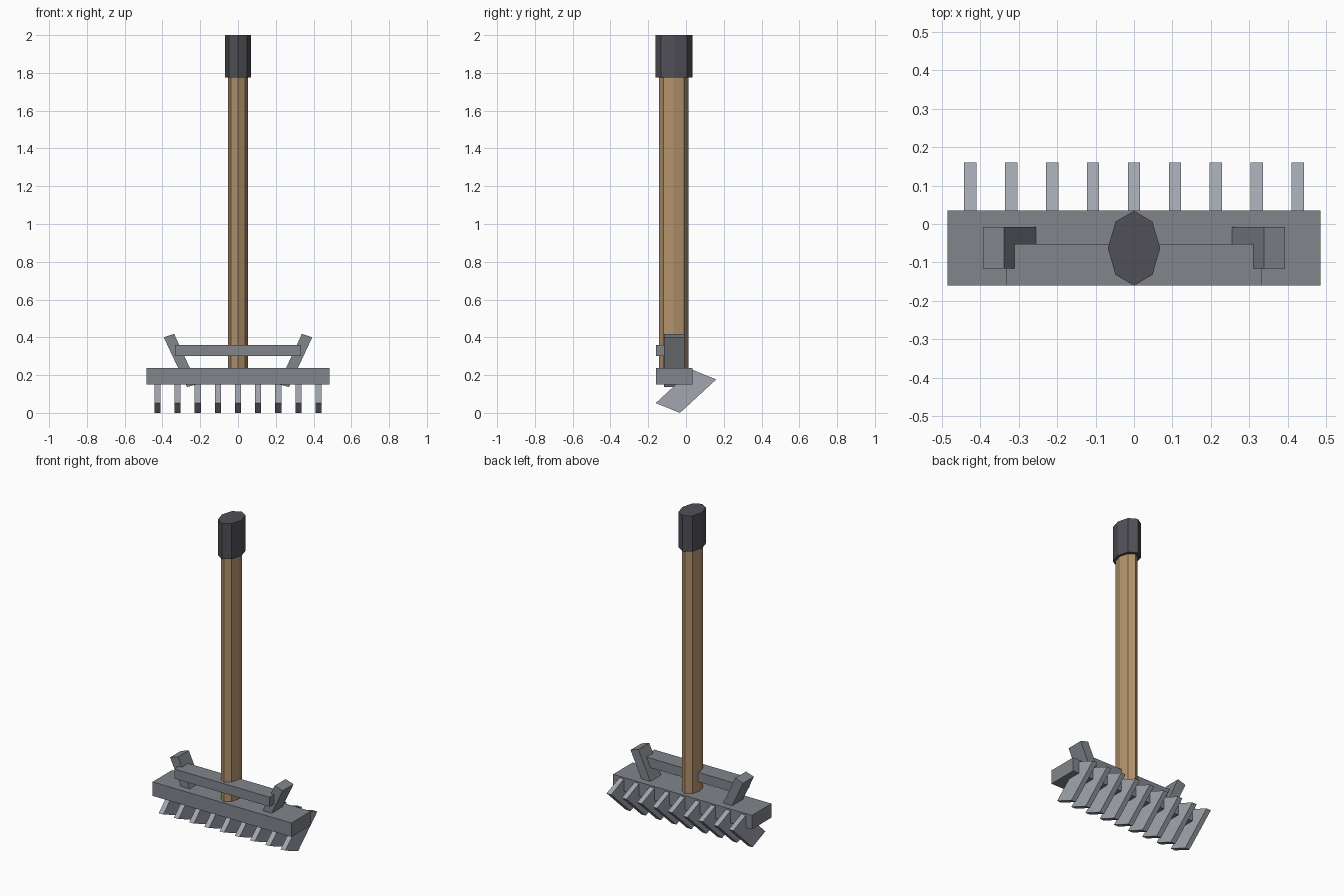
import bpy
import bmesh
import math

if "Cube" in bpy.data.objects:
    bpy.data.objects.remove(bpy.data.objects["Cube"])


def material(name, rgb):
    m = bpy.data.materials.new(name)
    m.diffuse_color = (*rgb, 1)
    m.use_nodes = True
    m.node_tree.nodes["Principled BSDF"].inputs["Base Color"].default_value = m.diffuse_color
    return m


WOOD = material("wood", (0.45, 0.29, 0.15))
RUBBER = material("rubber", (0.08, 0.08, 0.095))
STEEL = material("steel", (0.22, 0.235, 0.26))
TINE_STEEL = material("tine_steel", (0.36, 0.38, 0.43))


def prism(name, profile, offset, mat):
    """Extrude a closed profile of 3D points along an offset vector."""
    bm = bmesh.new()
    face = bm.faces.new([bm.verts.new(p) for p in profile])
    ext = bmesh.ops.extrude_face_region(bm, geom=[face], use_keep_orig=True)
    verts = [g for g in ext["geom"] if isinstance(g, bmesh.types.BMVert)]
    bmesh.ops.translate(bm, verts=verts, vec=offset)
    bmesh.ops.recalc_face_normals(bm, faces=bm.faces)
    mesh = bpy.data.meshes.new(name)
    bm.to_mesh(mesh)
    bm.free()
    mesh.materials.append(mat)
    ob = bpy.data.objects.new(name, mesh)
    bpy.context.collection.objects.link(ob)
    return ob


def box(name, x, y, z, mat):
    corners = [(x[0], y[0], z[0]), (x[1], y[0], z[0]),
               (x[1], y[1], z[0]), (x[0], y[1], z[0])]
    return prism(name, corners, (0, 0, z[1] - z[0]), mat)


def oval_octagon(name, rx, ry, cy, z0, z1, mat):
    ring = [(rx * math.cos(i * math.pi / 4), cy + ry * math.sin(i * math.pi / 4), z0)
            for i in range(8)]
    return prism(name, ring, (0, 0, z1 - z0), mat)


# Wooden shaft and dark grip
oval_octagon("handle", 0.052, 0.077, -0.065, 0.18, 1.80, WOOD)
oval_octagon("grip", 0.068, 0.0975, -0.063, 1.775, 2.0, RUBBER)

# Rake head and the brace above it
box("head_bar", (-0.485, 0.485), (-0.16, 0.035), (0.15, 0.238), STEEL)
box("cross_brace", (-0.333, 0.333), (-0.16, -0.052), (0.30, 0.36), STEEL)

# Outward leaning struts
strut = [(0.393, 0.400), (0.338, 0.418), (0.215, 0.152), (0.270, 0.137)]
for side, s in (("left", -1), ("right", 1)):
    prism(side + "_strut", [(s * x, -0.116, z) for x, z in strut],
          (0, 0.108, 0), STEEL)

# Row of slanted tines
tine = [(0.16, 0.177), (-0.032, 0.0), (-0.16, 0.052), (0.032, 0.229)]
for i in range(9):
    x = (i - 4) * 0.1065
    prism(f"tine_{i + 1}", [(x - 0.016, y, z) for y, z in tine],
          (0.032, 0, 0), TINE_STEEL)
